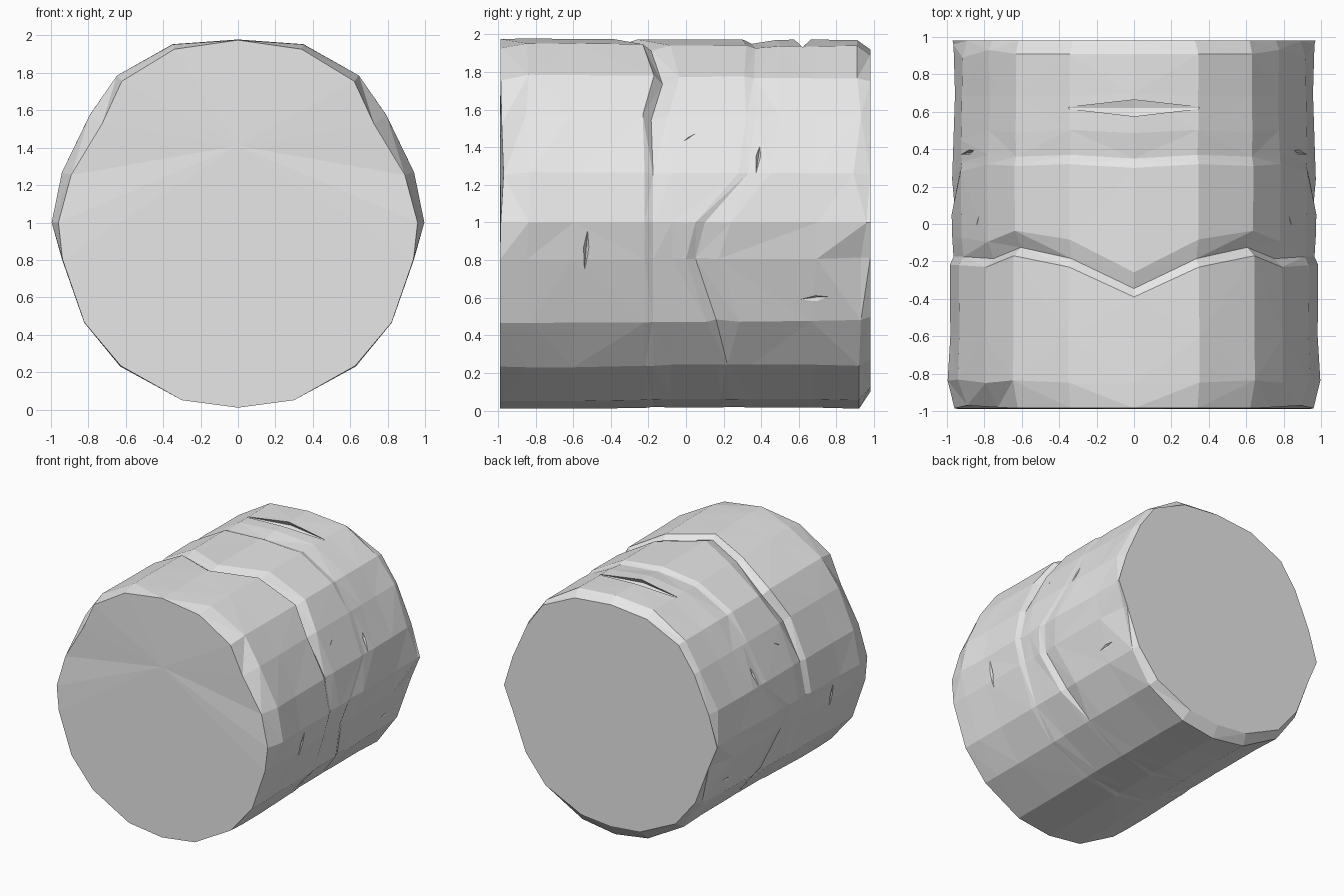
import bpy, bmesh, random
from mathutils import Vector

if "Cube" in bpy.data.objects:
    bpy.data.objects.remove(bpy.data.objects["Cube"])
random.seed(4)

stone = bpy.data.materials.new("grey stone")
stone.use_nodes = True
stone.diffuse_color = (0.8, 0.8, 0.8, 1)
stone.node_tree.nodes["Principled BSDF"].inputs["Base Color"].default_value = (0.8, 0.8, 0.8, 1)

# Half cross-section (x, z) from the bottom round to the top
PROFILE = [(0, .01), (.3, .05), (.63, .23), (.83, .46), (.95, .8), (1, 1),
           (.95, 1.27), (.8, 1.58), (.65, 1.79), (.35, 1.955), (0, 1.98)]
LAST = len(PROFILE) - 1
AXIS = Vector((0, 0, 1))

# Lengthwise position of the two fractures, at each profile point
FRONT_CRACK = [-.2, -.2, -.2, -.2, -.2, -.2, -.2, -.21, -.15, -.21, -.37]
FRONT_DEPTH = [0, 0, 0, .01, .02, .025, .03, .05, .06, .035, .025]
BACK_CRACK = [.2, .2, .19, .13, .02, .07, .3, .34, .33, .34, .32]
BACK_DEPTH = [0, 0, .01, .035, .035, .03, .02, .015, .02, .02, .02]


def ring(bm, y, inset, rough=0.0):
    """One ring of the drum; y and inset are a number or one value per point."""
    verts = []
    for k, (x, z) in enumerate(PROFILE):
        yk = y[k] if isinstance(y, list) else y
        d = inset[k] if isinstance(inset, list) else inset
        if k > 2:
            d += random.uniform(0, rough)
            yk += random.uniform(-rough, rough)
        out = (Vector((x, 0, z)) - AXIS).normalized()
        d *= .25 + .75 * abs(out.x) if not isinstance(inset, list) else 1
        p = Vector((x, yk, z)) - out * d
        if k in (0, LAST):
            p.x = 0
        verts.append(bm.verts.new(p))
    return verts


def shift(values, amount):
    return [v + amount for v in values]


# Drum body, half of it
bm = bmesh.new()
rim_y = [-.99, -.99, -.99, -.99, -.99, -.985, -.97, -.98, -.985, -.985, -.985]
rim_in = [0, 0, .005, .01, .012, .04, .06, .09, .045, .03, .005]
chip_y = [.92, .92, .92, .93, .93, .96, .89, .93, .91, .91, .91]
chip_in = [0, .005, .01, .04, .07, .035, .035, .03, .03, .015, .01]
cap_in = [.09, .08, .06, .07, .06, .03, .06, .05, .05, .07, .06]
rings = [
    ring(bm, rim_y, rim_in),
    ring(bm, -.84, 0, .012),
    ring(bm, -.6, 0, .02),
    ring(bm, shift(FRONT_CRACK, -.02), .015),
    ring(bm, shift(FRONT_CRACK, .025), shift(FRONT_DEPTH, .01)),
    ring(bm, shift(FRONT_CRACK, .12), .025, .008),
    ring(bm, shift(BACK_CRACK, -.02), .025),
    ring(bm, shift(BACK_CRACK, .03), shift(BACK_DEPTH, .01)),
    ring(bm, shift(BACK_CRACK, .16), .025, .012),
    ring(bm, .68, .025, .02),
    ring(bm, chip_y, chip_in),
    ring(bm, .98, cap_in),
]
for a, b in zip(rings, rings[1:]):
    for k in range(LAST):
        quad = [a[k], a[k + 1], b[k + 1], b[k]]
        if random.random() < .5:
            quad = quad[1:] + quad[:1]
        bm.faces.new((quad[0], quad[1], quad[2]))
        bm.faces.new((quad[0], quad[2], quad[3]))

# End faces fan out from a point on the centre line
for end, y, z in ((rings[0], -.99, 1.41), (rings[-1], .98, .95)):
    hub = bm.verts.new((0, y, z))
    for k in range(LAST):
        bm.faces.new((hub, end[k], end[k + 1]))

# Mirror to the other side
bmesh.ops.mirror(bm, geom=bm.verts[:] + bm.edges[:] + bm.faces[:],
                 axis='X', merge_dist=.0005)
bmesh.ops.remove_doubles(bm, verts=bm.verts[:], dist=.0005)
bmesh.ops.recalc_face_normals(bm, faces=bm.faces[:])
mesh = bpy.data.meshes.new("stone_drum")
bm.to_mesh(mesh)
bm.free()
mesh.materials.append(stone)
drum = bpy.data.objects.new("stone_drum", mesh)
bpy.context.collection.objects.link(drum)


def chisel(p, q, width, depth, proud=.1):
    """Cut a tapered crack from p to q into the drum."""
    p, q = Vector(p), Vector(q)
    mid = (p + q) / 2
    out = Vector((mid.x, 0, mid.z - 1)).normalized()
    side = (q - p).cross(out).normalized() * width
    cut = bmesh.new()
    for v in (p, q, mid + side, mid - side, mid + out * proud, mid - out * depth):
        cut.verts.new(v)
    bmesh.ops.convex_hull(cut, input=cut.verts[:])
    bmesh.ops.recalc_face_normals(cut, faces=cut.faces[:])
    data = bpy.data.meshes.new("crack_cutter")
    cut.to_mesh(data)
    cut.free()
    data.materials.append(stone)
    cutter = bpy.data.objects.new("crack_cutter", data)
    bpy.context.collection.objects.link(cutter)
    cutter.hide_render = True
    mod = drum.modifiers.new("crack", 'BOOLEAN')
    mod.operation, mod.solver, mod.object = 'DIFFERENCE', 'EXACT', cutter
    bpy.context.view_layer.objects.active = drum
    bpy.ops.object.modifier_apply(modifier=mod.name)
    bpy.data.objects.remove(cutter)


# Top crack, then matching cracks on both sides
chisel((-.38, .62, 1.935), (.38, .62, 1.935), .07, .02)
for s in (-1, 1):
    chisel((.92 * s, -.17, 1.35), (.8 * s, .19, 1.57), .018, .03)
    chisel((.93 * s, .37, 1.25), (.85 * s, .4, 1.47), .02, .03)
    chisel((.86 * s, .46, .57), (.87 * s, .92, .61), .045, .03)
    chisel((.92 * s, -.54, .74), (.99 * s, -.52, 1.0), .015, .02)

for poly in drum.data.polygons:
    poly.use_smooth = False
